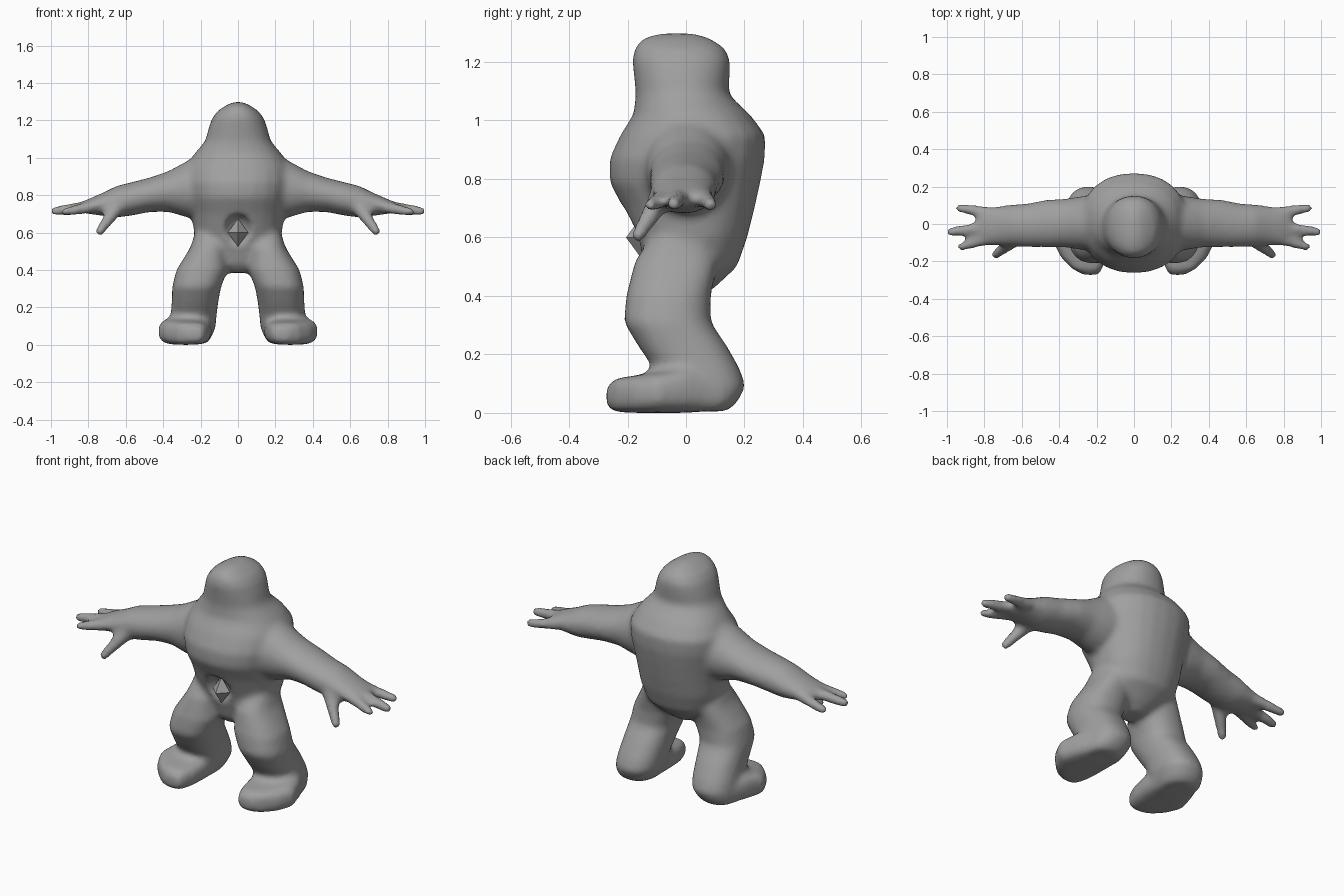
import bpy, bmesh, math
from mathutils import Vector, Matrix

default = bpy.data.objects.get("Cube")
if default:
    bpy.data.objects.remove(default, do_unlink=True)

grey = bpy.data.materials.new("plain grey")
grey.use_nodes = True
colour = (0.35, 0.35, 0.35, 1)
grey.diffuse_color = colour
grey.node_tree.nodes["Principled BSDF"].inputs["Base Color"].default_value = colour


def make_object(name, bm):
    bmesh.ops.recalc_face_normals(bm, faces=bm.faces)
    mesh = bpy.data.meshes.new(name)
    bm.to_mesh(mesh)
    bm.free()
    mesh.materials.append(grey)
    obj = bpy.data.objects.new(name, mesh)
    bpy.context.collection.objects.link(obj)
    return obj


def loft(bm, axis, rings, side=1, power=1.0, sides=24):
    """Skin rings (position, low, high, low, high) along an axis."""
    others = [i for i in range(3) if i != axis]
    loops = []
    for pos, a0, a1, b0, b1 in rings:
        loop = []
        for k in range(sides):
            t = math.tau * k / sides
            c, s = math.cos(t), math.sin(t)
            p = Vector()
            p[axis] = pos
            p[others[0]] = (a0 + a1) / 2 + (a1 - a0) / 2 * math.copysign(abs(c) ** power, c)
            p[others[1]] = (b0 + b1) / 2 + (b1 - b0) / 2 * math.copysign(abs(s) ** power, s)
            p.x *= side
            loop.append(bm.verts.new(p))
        loops.append(loop)
    for low, high in zip(loops, loops[1:]):
        for k in range(sides):
            n = (k + 1) % sides
            bm.faces.new((low[k], low[n], high[n], high[k]))
    bm.faces.new(loops[0])
    bm.faces.new(loops[-1])


def capsule(bm, start, end, r0, r1, side):
    """Tapered round-ended finger."""
    part = bmesh.new()
    for p, r in ((start, r0), (end, r1)):
        place = Matrix.Translation((p[0] * side, p[1], p[2]))
        bmesh.ops.create_icosphere(part, subdivisions=2, radius=r, matrix=place)
    hull = bmesh.ops.convex_hull(part, input=part.verts)
    inside = {g for g in hull["geom_interior"] if isinstance(g, bmesh.types.BMVert)}
    bmesh.ops.delete(part, geom=list(inside), context="VERTS")
    mesh = bpy.data.meshes.new("finger_part")
    part.to_mesh(mesh)
    part.free()
    bm.from_mesh(mesh)
    bpy.data.meshes.remove(mesh)


# Torso and head: height, half width, front, back
torso = [
    (0.385, 0.05, -0.08, 0.04), (0.43, 0.12, -0.12, 0.10), (0.50, 0.20, -0.14, 0.175),
    (0.60, 0.235, -0.175, 0.21), (0.70, 0.25, -0.215, 0.235), (0.79, 0.27, -0.262, 0.255),
    (0.87, 0.285, -0.262, 0.27), (0.95, 0.28, -0.225, 0.272), (1.02, 0.235, -0.18, 0.22),
    (1.09, 0.175, -0.172, 0.145), (1.15, 0.16, -0.178, 0.15), (1.21, 0.14, -0.185, 0.152),
    (1.25, 0.11, -0.175, 0.13), (1.28, 0.065, -0.15, 0.085), (1.298, 0.025, -0.09, 0.03),
]
bm = bmesh.new()
loft(bm, 2, [(z, -w, w, f, b) for z, w, f, b in torso], power=0.9)

arm = [
    (0.12, -0.16, 0.17, 0.70, 1.03), (0.27, -0.14, 0.15, 0.68, 0.985),
    (0.37, -0.125, 0.135, 0.71, 0.93), (0.47, -0.125, 0.13, 0.71, 0.895),
    (0.57, -0.125, 0.11, 0.69, 0.87), (0.65, -0.12, 0.105, 0.68, 0.85),
    (0.73, -0.115, 0.095, 0.69, 0.81), (0.80, -0.115, 0.09, 0.70, 0.78),
    (0.84, -0.09, 0.07, 0.71, 0.76),
]
leg = [
    (0.60, 0.08, 0.23, -0.12, 0.08), (0.52, 0.06, 0.255, -0.175, 0.11),
    (0.40, 0.055, 0.33, -0.205, 0.085), (0.31, 0.09, 0.352, -0.213, 0.085),
    (0.23, 0.105, 0.355, -0.165, 0.14), (0.15, 0.115, 0.36, -0.11, 0.185),
    (0.09, 0.12, 0.365, -0.10, 0.205), (0.035, 0.145, 0.37, -0.10, 0.175),
    (0.005, 0.17, 0.35, -0.08, 0.14),
]
foot = [
    (-0.272, 0.19, 0.27, 0.02, 0.09), (-0.24, 0.17, 0.33, 0.003, 0.118),
    (-0.18, 0.15, 0.39, 0.0, 0.127), (-0.10, 0.14, 0.43, 0.0, 0.14),
    (0.0, 0.14, 0.40, 0.0, 0.16), (0.10, 0.16, 0.36, 0.008, 0.13),
]
fingers = [
    ((0.77, 0.06, 0.74), (0.935, 0.085, 0.71), 0.034, 0.026),
    ((0.77, -0.015, 0.745), (0.98, -0.042, 0.715), 0.036, 0.027),
    ((0.77, -0.075, 0.74), (0.925, -0.122, 0.71), 0.036, 0.025),
    ((0.65, -0.09, 0.73), (0.74, -0.165, 0.605), 0.042, 0.026),
]
for side in (1, -1):
    loft(bm, 0, arm, side)
    loft(bm, 2, leg, side, power=0.85)
    loft(bm, 1, foot, side, power=0.6)
    for start, end, r0, r1 in fingers:
        capsule(bm, start, end, r0, r1, side)
body = make_object("body", bm)

# Hollow in the lower belly
bm = bmesh.new()
bmesh.ops.create_uvsphere(bm, u_segments=24, v_segments=16, radius=1,
                          matrix=Matrix.Translation((0, -0.21, 0.6)) @ Matrix.Diagonal((0.085, 0.085, 0.1, 1)))
cutter = make_object("belly_cutter", bm)
cutter.hide_render = True

# Fuse the parts into one soft skin
first = body.modifiers.new("fuse", "REMESH")
first.mode, first.voxel_size = "VOXEL", 0.016
cut = body.modifiers.new("hollow", "BOOLEAN")
cut.operation, cut.object = "DIFFERENCE", cutter
second = body.modifiers.new("skin", "REMESH")
second.mode, second.voxel_size = "VOXEL", 0.014
soft = body.modifiers.new("soften", "SMOOTH")
soft.factor, soft.iterations = 0.5, 6

bpy.context.view_layer.update()
graph = bpy.context.evaluated_depsgraph_get()
skin = bpy.data.meshes.new_from_object(body.evaluated_get(graph))
body.modifiers.clear()
body.data = skin
skin.materials.clear()
skin.materials.append(grey)
for poly in skin.polygons:
    poly.use_smooth = True
    poly.material_index = 0
bpy.data.objects.remove(cutter, do_unlink=True)

# Pointed stud set in the hollow
bm = bmesh.new()
bmesh.ops.create_uvsphere(bm, u_segments=4, v_segments=2, radius=1,
                          matrix=Matrix.Translation((0, -0.15, 0.6)) @ Matrix.Diagonal((0.055, 0.055, 0.075, 1)))
make_object("belly_stud", bm)
